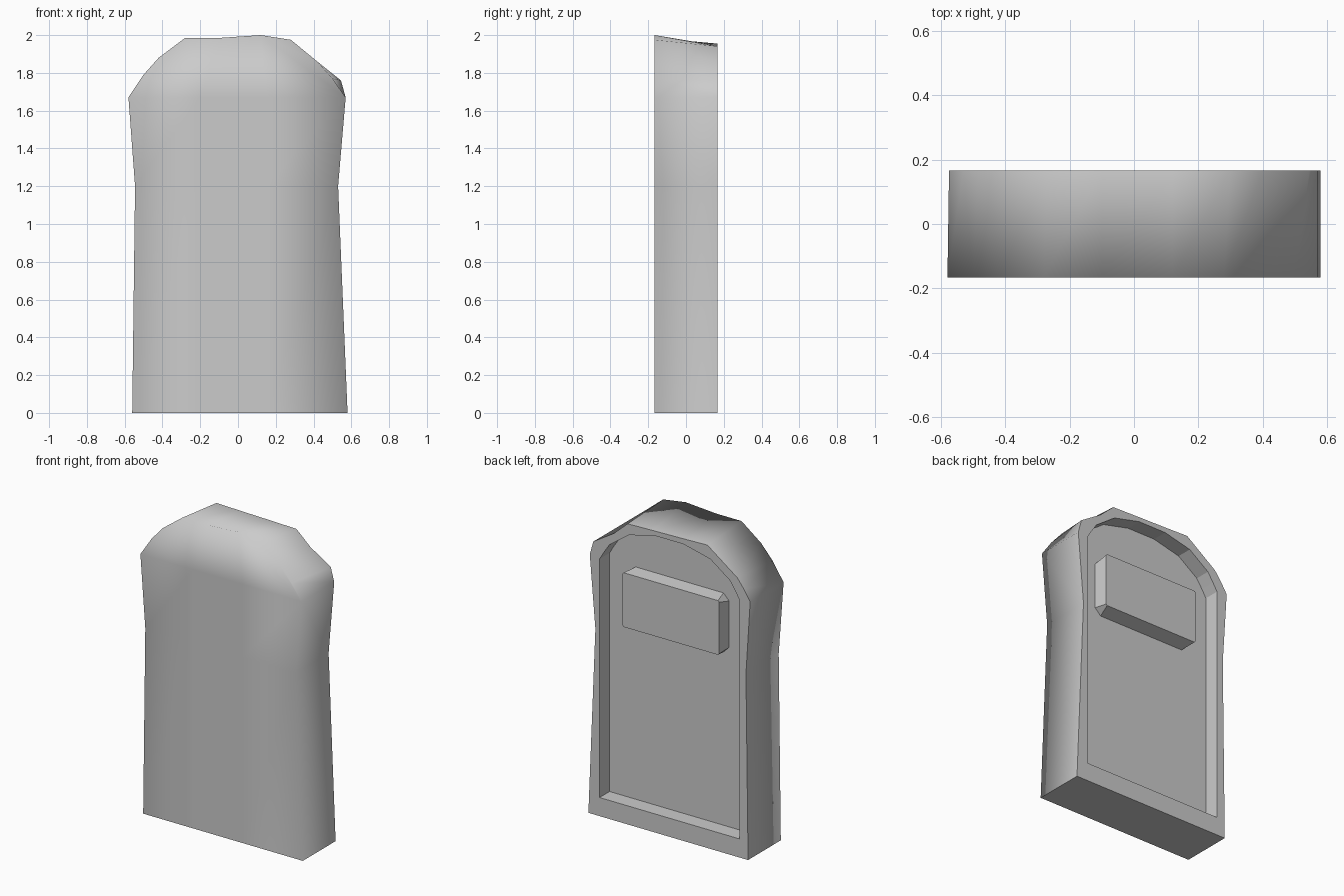
import bpy, bmesh

if "Cube" in bpy.data.objects:
    bpy.data.objects.remove(bpy.data.objects["Cube"])

FRONT_Y, BACK_Y, FLOOR_Y = -0.167, 0.167, 0.065

# Outlines (x, z), left foot over the arch to right foot, matching point counts
front = [(-.56, 0), (-.545, 1.2), (-.58, 1.67), (-.5, 1.79), (-.42, 1.88), (-.28, 1.985), (-.1, 1.985),
         (.12, 2), (.28, 1.975), (.42, 1.86), (.5, 1.77), (.57, 1.67), (.53, 1.2), (.58, 0)]
back = [(-.56, 0), (-.545, 1.2), (-.575, 1.67), (-.53, 1.74), (-.485, 1.8), (-.27, 1.955), (-.1, 1.95),
        (.12, 1.945), (.3, 1.94), (.4, 1.85), (.545, 1.76), (.57, 1.67), (.53, 1.2), (.58, 0)]
half = [(-.5, .12), (-.5, 1.2), (-.5, 1.66), (-.47, 1.71), (-.43, 1.77), (-.29, 1.87), (-.1, 1.915)]
recess = half + [(-x, z) for x, z in reversed(half)]


def ring(bm, points, y):
    return [bm.verts.new((x, y, z)) for x, z in points]


def bridge(bm, a, b, closed=True):
    n = len(a)
    for i in range(n if closed else n - 1):
        j = (i + 1) % n
        bm.faces.new((a[i], a[j], b[j], b[i]))


def finish(bm, name):
    bmesh.ops.recalc_face_normals(bm, faces=bm.faces)
    mesh = bpy.data.meshes.new(name)
    bm.to_mesh(mesh)
    bm.free()
    obj = bpy.data.objects.new(name, mesh)
    bpy.context.collection.objects.link(obj)
    return obj


# Stone slab: softly shaded front and sides, hard-edged back with a sunken panel
bm = bmesh.new()
f = ring(bm, front, FRONT_Y)
b = ring(bm, back, BACK_Y)
rim = ring(bm, recess, BACK_Y)
floor = ring(bm, recess, FLOOR_Y)
bridge(bm, f, b, closed=False)
bridge(bm, b, rim)
bridge(bm, rim, floor)
bm.faces.new(floor)

# Front face laid out in rows and columns
mid = [ring(bm, [(-.2, z), (.15, z)], FRONT_Y) for z in (0, 1.2, 1.67)]
rows = [[f[i], *mid[i], f[13 - i]] for i in range(3)]
for lower, upper in zip(rows, rows[1:]):
    bridge(bm, lower, upper, closed=False)
p, q = mid[2]
bm.faces.new(f[2:7] + [p])
bm.faces.new((p, f[6], f[7], q))
bm.faces.new([q] + f[7:12])
bm.faces.new(rows[0] + [b[13], b[0]])

for face in bm.faces:
    face.smooth = True
for e in bm.edges:
    if all(v.co.y > 0 for v in e.verts) or all(v.co.z < .001 for v in e.verts):
        e.smooth = False
finish(bm, "stone_slab")


# Raised plaque on the sunken panel, with clipped corners
def clipped_rect(w, z0, z1, c):
    return [(-w, z0 + c), (-w, z1 - c), (-w + c, z1), (w - c, z1),
            (w, z1 - c), (w, z0 + c), (w - c, z0), (-w + c, z0)]


bm = bmesh.new()
base = ring(bm, clipped_rect(.355, 1.235, 1.62, .045), FLOOR_Y - .01)
face = ring(bm, clipped_rect(.345, 1.26, 1.61, .008), .155)
bridge(bm, base, face)
bm.faces.new(face)
bm.faces.new(base)
finish(bm, "plaque")
